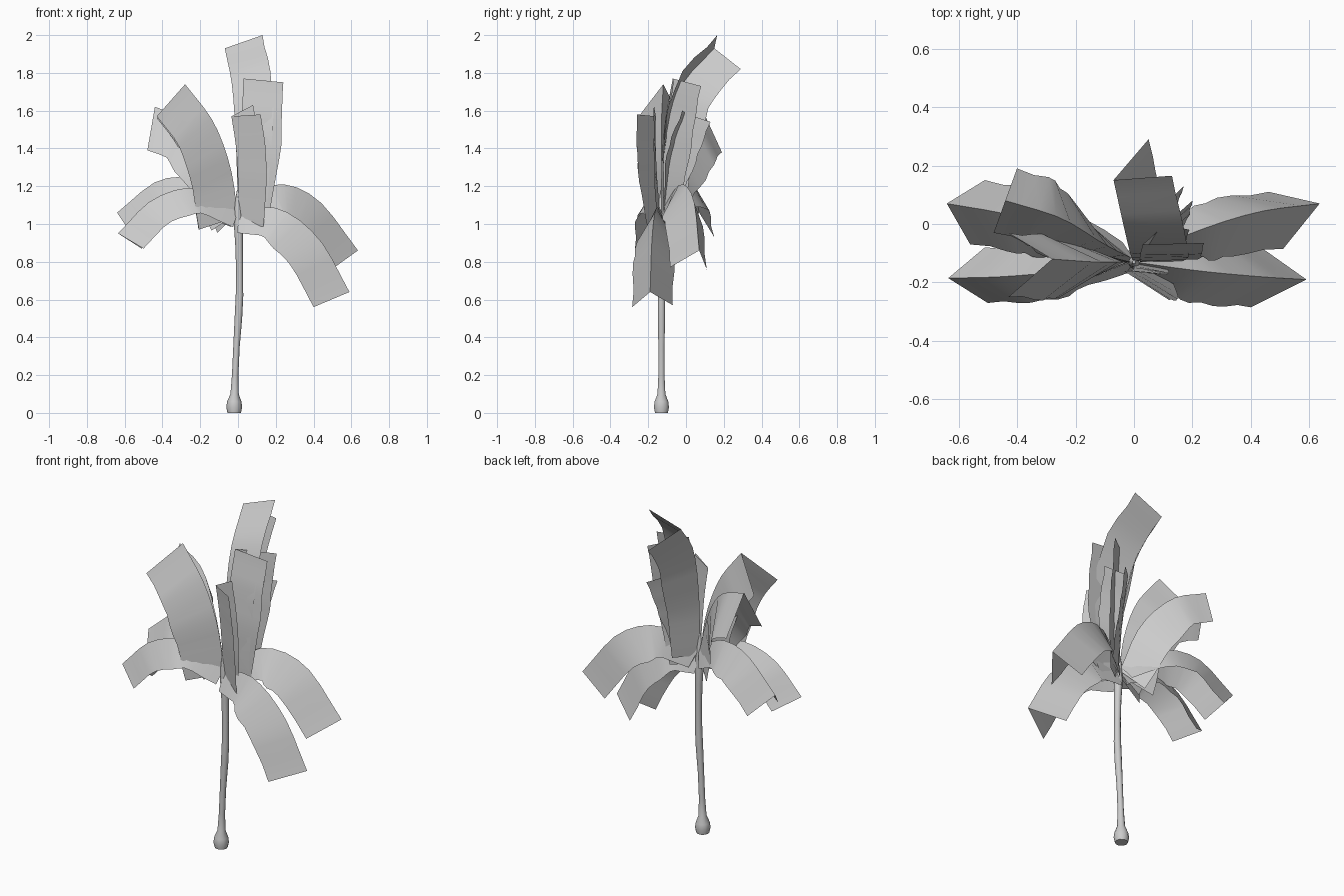
import bpy, math
from mathutils import Vector as V

if "Cube" in bpy.data.objects:
    bpy.data.objects.remove(bpy.data.objects["Cube"])


def make(name, verts, faces):
    me = bpy.data.meshes.new(name)
    me.from_pydata([tuple(v) for v in verts], [], faces)
    ob = bpy.data.objects.new(name, me)
    bpy.context.collection.objects.link(ob)
    bpy.ops.object.select_all(action='DESELECT')
    ob.select_set(True)
    bpy.context.view_layer.objects.active = ob
    bpy.ops.object.shade_smooth_by_angle(angle=math.radians(40))
    return ob


def spline(pts, n):
    """Catmull-Rom samples through the points."""
    p = [V(q) for q in pts]
    p = [2 * p[0] - p[1]] + p + [2 * p[-1] - p[-2]]
    out = []
    for k in range(n + 1):
        u = k / n * (len(p) - 3)
        i = min(int(u), len(p) - 4)
        t = u - i
        a, b, c, d = p[i:i + 4]
        out.append(0.5 * (2 * b + (c - a) * t + (2 * a - 5 * b + 4 * c - d) * t * t
                          + (3 * b - a - 3 * c + d) * t ** 3))
    return out


def leaf(name, ridge, corner_a, corner_b, base_drop=0.6, base_width=0.4, n=10):
    """Folded strip: a ridge with two hanging edges, defined by the tip corners."""
    pts = spline(ridge, n)
    tan = [(pts[min(i + 1, n)] - pts[max(i - 1, 0)]).normalized() for i in range(n + 1)]
    oa, ob = V(corner_a) - pts[-1], V(corner_b) - pts[-1]
    drop, side = (oa + ob) / 2, (oa - ob) / 2
    verts, faces = [], []
    for i, p in enumerate(pts):
        s = min(1, i / n * 2)
        q = tan[-1].rotation_difference(tan[i])
        wave = 1 + 0.05 * math.sin(i * 1.9)
        d = q @ drop * (base_drop + (1 - base_drop) * s)
        w = q @ side * (base_width + (1 - base_width) * s) * (wave if i < n else 1)
        verts += [p + d + w, p, p + d - w]
    for i in range(n):
        for k in (0, 1):
            a = 3 * i + k
            faces.append((a, a + 1, a + 4, a + 3))
    return make(name, verts, faces)


# trunk: bulb foot and thin, slightly bent stem (x, z, radius)
prof = [(-.02, 0, .036), (-.02, .03, .042), (-.02, .06, .038), (-.018, .1, .022),
        (-.015, .2, .017), (-.008, .35, .017), (.002, .5, .02), (.008, .62, .02),
        (.008, .75, .018), (.006, .88, .02), (.002, 1.0, .024), (0, 1.1, .018), (0, 1.18, .006)]
S = 10
tv = [(x + r * math.cos(2 * math.pi * k / S), -.13 + r * math.sin(2 * math.pi * k / S), z)
      for x, z, r in prof for k in range(S)]
tf = [(i * S + k, i * S + (k + 1) % S, (i + 1) * S + (k + 1) % S, (i + 1) * S + k)
      for i in range(len(prof) - 1) for k in range(S)]
tf += [tuple(reversed(range(S))), tuple(range(len(tv) - S, len(tv)))]
make("trunk", tv, tf)

# drooping leaves
leaf("droop_leaf_front_right",
     [(0, -.13, 1.07), (.22, -.16, 1.08), (.43, -.18, .92), (.59, -.19, .64)],
     (.40, -.285, .56), (.42, -.07, .57))
leaf("droop_leaf_back_right",
     [(0, -.12, 1.09), (.2, -.03, 1.21), (.42, .04, 1.13), (.635, .07, .86)],
     (.46, .11, .76), (.51, -.085, .77))
leaf("droop_leaf_front_left",
     [(0, -.13, 1.07), (-.22, -.16, 1.19), (-.45, -.18, 1.13), (-.635, -.185, .95)],
     (-.50, -.27, .87), (-.51, -.08, .87))
leaf("droop_leaf_back_left",
     [(0, -.12, 1.09), (-.2, -.04, 1.23), (-.42, .03, 1.23), (-.64, .07, 1.06)],
     (-.51, .15, .93), (-.56, -.07, .94))

# arching upright leaves on the left
leaf("arch_leaf_front_left",
     [(0, -.13, 1.04), (-.04, -.13, 1.3), (-.13, -.13, 1.54), (-.28, -.12, 1.74)],
     (-.43, -.25, 1.57), (-.43, -.03, 1.56), .95, .5)
leaf("arch_leaf_back_left",
     [(0, -.12, 1.06), (-.1, -.07, 1.35), (-.25, .02, 1.54), (-.44, .08, 1.62)],
     (-.48, -.03, 1.39), (-.40, .19, 1.38), .7, .4)

# tall upright leaves on the right
leaf("tall_leaf_back",
     [(0, -.13, 1.05), (-.01, -.11, 1.4), (-.03, -.03, 1.72), (-.07, .15, 1.93)],
     (.13, .165, 2.0), (.05, .29, 1.82), .8, .5)
leaf("tall_leaf_right",
     [(.01, -.13, 1.0), (.02, -.13, 1.3), (.02, -.11, 1.55), (.03, -.07, 1.77)],
     (.24, -.065, 1.75), (.2, .08, 1.73), .7, .5)
leaf("tall_leaf_front",
     [(0, -.13, 1.0), (0, -.15, 1.2), (-.01, -.16, 1.4), (-.035, -.16, 1.57)],
     (.12, -.26, 1.58), (.08, -.17, 1.63), .9, .6)
leaf("short_leaf_right",
     [(.01, -.12, 1.04), (.02, -.09, 1.25), (.03, -.05, 1.42), (.05, .01, 1.58)],
     (.19, -.02, 1.6), (.17, .13, 1.54), .8, .4)
